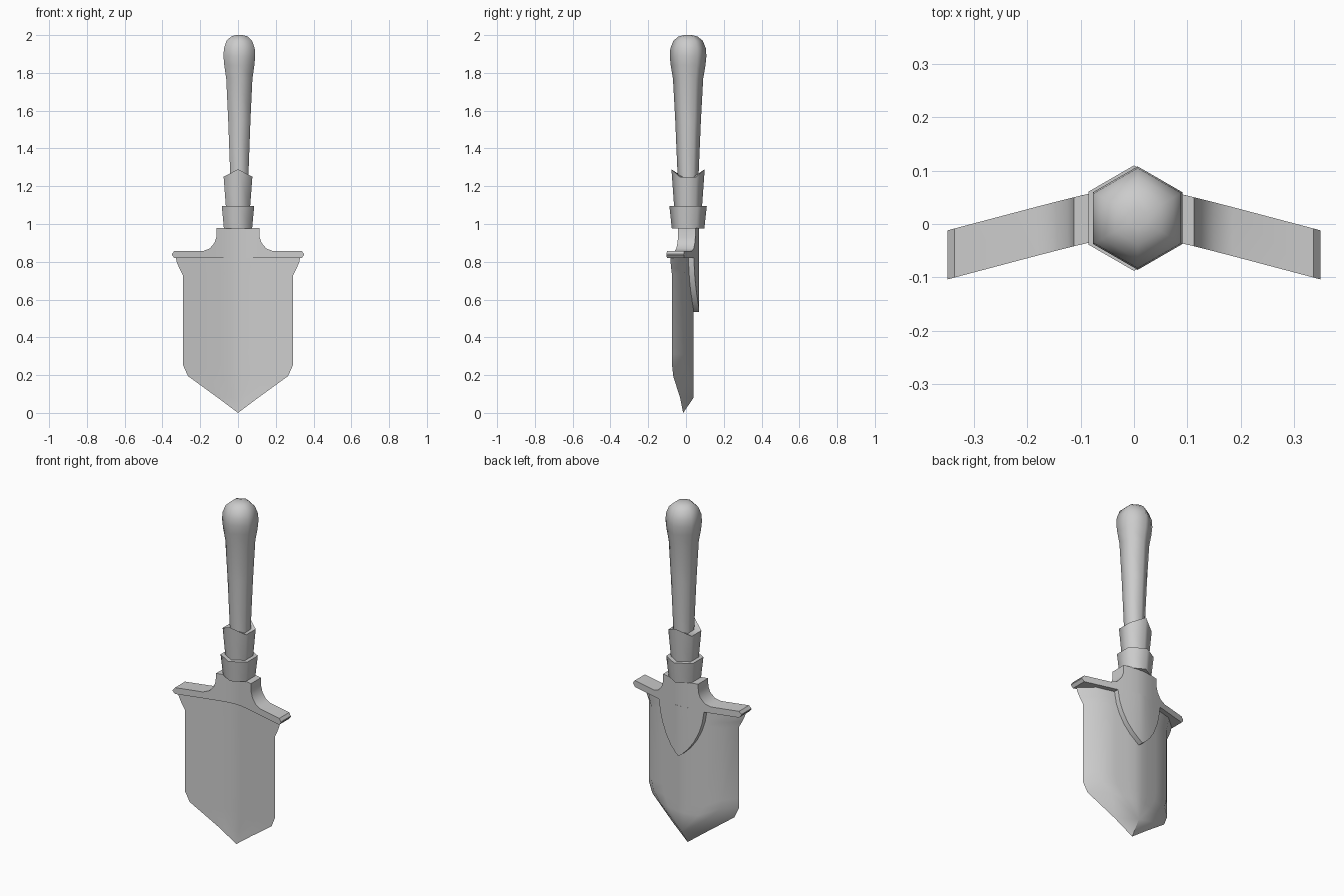
import bpy, bmesh
from math import sin, cos, pi, sqrt, radians

if "Cube" in bpy.data.objects:
    bpy.data.objects.remove(bpy.data.objects["Cube"])


def loft(name, rings, smooth=30):
    """Skin closed rings of equal length and cap both ends."""
    bm = bmesh.new()
    vs = [[bm.verts.new(p) for p in r] for r in rings]
    n = len(rings[0])
    for a, b in zip(vs, vs[1:]):
        for i in range(n):
            j = (i + 1) % n
            bm.faces.new((a[i], a[j], b[j], b[i]))
    bm.faces.new(vs[0][::-1])
    bm.faces.new(vs[-1])
    bmesh.ops.remove_doubles(bm, verts=bm.verts, dist=0.0005)
    bmesh.ops.recalc_face_normals(bm, faces=bm.faces)
    me = bpy.data.meshes.new(name)
    bm.to_mesh(me)
    bm.free()
    ob = bpy.data.objects.new(name, me)
    bpy.context.collection.objects.link(ob)
    bpy.ops.object.select_all(action='DESELECT')
    ob.select_set(True)
    bpy.context.view_layer.objects.active = ob
    bpy.ops.object.shade_smooth_by_angle(angle=radians(smooth))
    return ob


def hexagon(r, z, cx=0.0, peak=0.0):
    """Six-sided ring with corners on the y axis; peak lifts those corners."""
    return [(cx + r * sin(i * pi / 3), 0.011 + r * cos(i * pi / 3),
             z + (peak if i % 3 == 0 else 0)) for i in range(6)]


def bend(x, slope, r):
    return -slope * (sqrt(x * x + r * r) - r)


def mirrored(cols):
    return [(-c[0],) + c[1:] for c in cols[:0:-1]] + cols


def guard_back(x):
    return 0.07 + bend(x, 0.27, 0.05)


def plate(name, cols, thickness):
    """Bent plate from columns (x, z low, z high)."""
    rings = []
    for x, lo, hi in mirrored(cols):
        b = guard_back(x)
        rings.append([(x, b - thickness, lo), (x, b, lo),
                      (x, b, hi), (x, b - thickness, hi)])
    return loft(name, rings)


# Handle
loft("handle", [hexagon(r, z, 0.007) for r, z in [
    (0.055, 1.15), (0.056, 1.27), (0.068, 1.55), (0.080, 1.77), (0.092, 1.84),
    (0.097, 1.89), (0.094, 1.93), (0.078, 1.97), (0.05, 1.993), (0.02, 2.0)]], 62)

# Collars, with the upper one pointed at front and back
loft("lower_collar", [hexagon(0.086, 0.975), hexagon(0.099, 1.095), hexagon(0.06, 1.095)], 62)
loft("upper_collar", [hexagon(0.073, 1.08), hexagon(0.088, 1.25, 0, 0.04),
                      hexagon(0.058, 1.25, 0, 0.015)], 62)

# Guard and neck, with the shield-shaped tongue behind the blade
plate("guard", [(0, 0.82, 0.978), (0.04, 0.82, 0.978), (0.08, 0.82, 0.978),
                (0.113, 0.82, 0.978), (0.115, 0.82, 0.93), (0.125, 0.82, 0.9),
                (0.15, 0.82, 0.87), (0.185, 0.82, 0.857), (0.337, 0.82, 0.857),
                (0.35, 0.836, 0.841)], 0.092)
plate("tongue", [(0, 0.535, 0.83), (0.02, 0.55, 0.83), (0.055, 0.585, 0.83),
                 (0.09, 0.635, 0.83), (0.118, 0.695, 0.83), (0.135, 0.75, 0.83),
                 (0.147, 0.83, 0.84)], 0.045)

# Blade: flat-ish front, back bevelled towards a sharp edge
rows = [(0.0, 0.0, 0.0), (0.08, 0.107, 0.0), (0.195, 0.265, 0.16),
        (0.255, 0.292, 0.215), (0.31, 0.292, 0.23), (0.73, 0.292, 0.23),
        (0.765, 0.31, 0.24), (0.80, 0.325, 0.25), (0.83, 0.33, 0.25)]
us = [-1, -0.6, -0.3, -0.12, 0, 0.12, 0.3, 0.6, 1]
rings = []
for z, w, wi in rows:
    ring = [(u * w, -0.015 + bend(u * w, 0.24, 0.05), z) for u in us]
    for u in us[::-1]:
        y = 0.04 + bend(u * wi, 0.26, 0.05) if z > 0 else -0.015
        ring.append((u * wi, y, z))
    rings.append(ring)
loft("blade", rings, 40)
